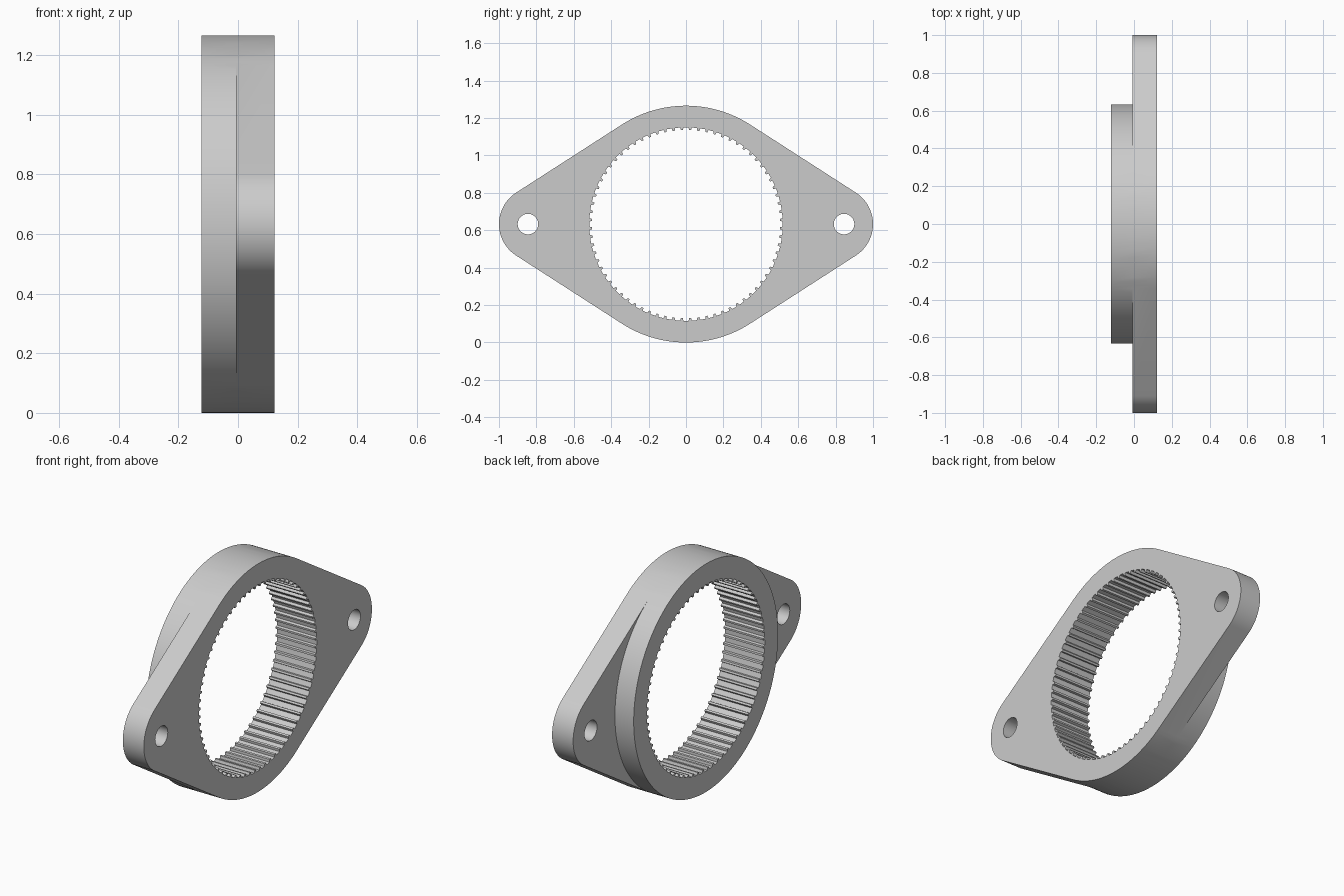
import bpy
import bmesh
from math import pi, sin, cos, acos

if "Cube" in bpy.data.objects:
    bpy.data.objects.remove(bpy.data.objects["Cube"], do_unlink=True)

R = 0.633            # ring radius, also the height of the axis
EAR_R = 0.2          # rounding of the flange ears
EAR_Y = 1 - EAR_R
BACK, STEP, FRONT = -0.122, -0.007, 0.122
HOLE_Y, HOLE_R = 0.845, 0.055
TEETH, ROOT, TIP = 72, 0.517, 0.503

metal = bpy.data.materials.new("grey metal")
metal.use_nodes = True
grey = (0.6, 0.6, 0.6, 1)
metal.diffuse_color = grey
metal.node_tree.nodes["Principled BSDF"].inputs["Base Color"].default_value = grey


def arc(cy, r, a0, a1, n):
    """Points (y, z) along an arc whose centre lies on the axis height."""
    return [(cy + r * cos(a0 + (a1 - a0) * i / n), R + r * sin(a0 + (a1 - a0) * i / n))
            for i in range(n + 1)]


def prism(name, points, x0, x1):
    """Closed solid made by sweeping a (y, z) outline along x."""
    bm = bmesh.new()
    face = bm.faces.new([bm.verts.new((x0, y, z)) for y, z in points])
    swept = bmesh.ops.extrude_face_region(bm, geom=[face])["geom"]
    verts = [g for g in swept if isinstance(g, bmesh.types.BMVert)]
    bmesh.ops.translate(bm, verts=verts, vec=(x1 - x0, 0, 0))
    bmesh.ops.recalc_face_normals(bm, faces=bm.faces)
    mesh = bpy.data.meshes.new(name)
    bm.to_mesh(mesh)
    bm.free()
    mesh.materials.append(metal)
    obj = bpy.data.objects.new(name, mesh)
    bpy.context.collection.objects.link(obj)
    return obj


def combine(body, tool, operation):
    mod = body.modifiers.new(tool.name, 'BOOLEAN')
    mod.operation, mod.object, mod.solver = operation, tool, 'EXACT'
    bpy.context.view_layer.objects.active = body
    bpy.ops.object.modifier_apply(modifier=mod.name)
    bpy.data.objects.remove(tool, do_unlink=True)


# Flange outline: large arcs above and below, small arcs at the ears, tangent sides
t = acos((R - EAR_R) / EAR_Y)
outline = (arc(EAR_Y, EAR_R, -t, t, 24) + arc(0, R, t, pi - t, 32)
           + arc(-EAR_Y, EAR_R, pi - t, pi + t, 24) + arc(0, R, pi + t, 2 * pi - t, 32))
body = prism("bearing_flange", outline, STEP, FRONT)

# Round boss on the back, sharing the flange's large arcs
boss_outline = (arc(0, R, -t, t, 48)[:-1] + arc(0, R, t, pi - t, 32)[:-1]
                + arc(0, R, pi - t, pi + t, 48)[:-1] + arc(0, R, pi + t, 2 * pi - t, 32)[:-1])
combine(body, prism("boss", boss_outline, BACK, STEP), 'UNION')

# Splined bore: wide grooves between narrow ridges
pitch = 2 * pi / TEETH
bore = []
for i in range(TEETH):
    for r, f in ((ROOT, -0.3), (ROOT, 0), (ROOT, 0.3), (TIP, 0.38), (TIP, 0.62)):
        a = (i + f) * pitch
        bore.append((r * cos(a), R + r * sin(a)))
combine(body, prism("bore", bore, BACK - 0.1, FRONT + 0.1), 'DIFFERENCE')

# Bolt holes
for side in (-1, 1):
    circle = arc(side * HOLE_Y, HOLE_R, 0, 2 * pi, 32)[:-1]
    combine(body, prism("bolt_hole", circle, STEP - 0.05, FRONT + 0.1), 'DIFFERENCE')

body.select_set(True)
bpy.context.view_layer.objects.active = body
bpy.ops.object.shade_smooth_by_angle(angle=pi / 6)
